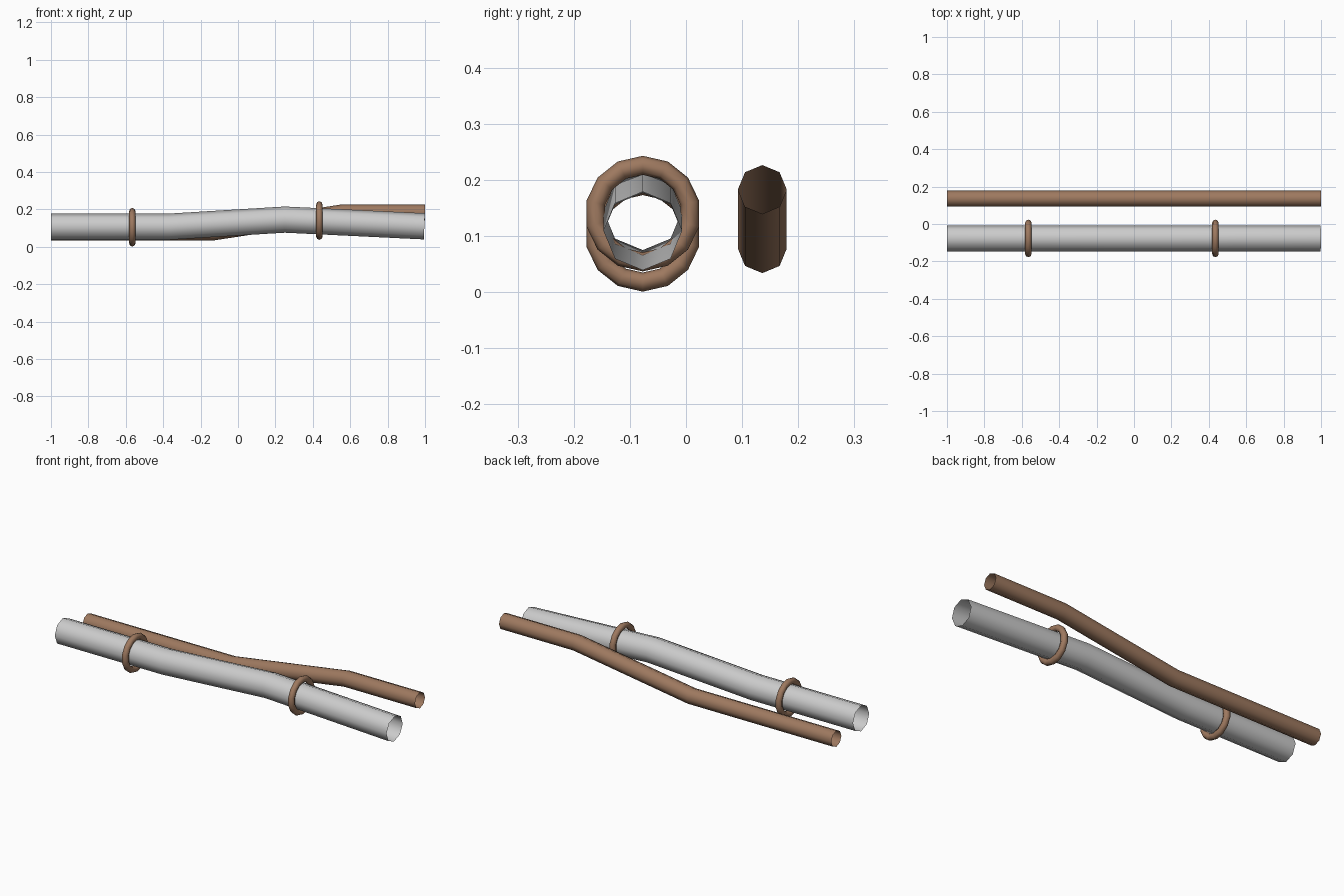
import bpy, bmesh, math
from mathutils import Vector

if "Cube" in bpy.data.objects:
    bpy.data.objects.remove(bpy.data.objects["Cube"])

copper = bpy.data.materials.new("copper")
copper.diffuse_color = (0.34, 0.19, 0.115, 1)
copper.use_nodes = True
copper.node_tree.nodes["Principled BSDF"].inputs["Base Color"].default_value = copper.diffuse_color


def smooth(ob):
    for p in ob.data.polygons:
        p.use_smooth = True


def pipe(name, y, radius, path, mat=None, sides=8):
    """Open-ended pipe swept along (x, z) points at constant y."""
    pts = [Vector((x, y, z)) for x, z in path]
    bm = bmesh.new()
    rings = []
    for i, p in enumerate(pts):
        t_in = (p - pts[i - 1]).normalized() if i else Vector()
        t_out = (pts[i + 1] - p).normalized() if i < len(pts) - 1 else Vector()
        t = (t_in + t_out).normalized()
        side = Vector((0, 1, 0))
        up = t.cross(side)
        ring = []
        for k in range(sides):
            a = 2 * math.pi * k / sides
            ring.append(bm.verts.new(p + radius * (math.cos(a) * side + math.sin(a) * up)))
        rings.append(ring)
    for a, b in zip(rings, rings[1:]):
        for k in range(sides):
            n = (k + 1) % sides
            bm.faces.new((a[k], a[n], b[n], b[k]))
    bmesh.ops.recalc_face_normals(bm, faces=bm.faces)
    # outward normals: check the first face against the pipe axis
    bm.faces.ensure_lookup_table()
    f = bm.faces[0]
    if f.normal.y < 0:
        bmesh.ops.reverse_faces(bm, faces=bm.faces)
    me = bpy.data.meshes.new(name)
    bm.to_mesh(me)
    bm.free()
    ob = bpy.data.objects.new(name, me)
    bpy.context.collection.objects.link(ob)
    if mat:
        me.materials.append(mat)
    smooth(ob)
    return ob


# Large grey pipe and thin copper pipe
pipe("large_pipe", -0.077, 0.07,
     [(-1, 0.107), (-0.37, 0.107), (0.25, 0.145), (0.9965, 0.109)])
pipe("thin_pipe", 0.136, 0.0435,
     [(-1, 0.0775), (-0.13, 0.0775), (0.56, 0.183), (1, 0.183)], copper)

# Collar rings around the large pipe
for name, x, z in (("left_ring", -0.565, 0.104), ("right_ring", 0.435, 0.14)):
    bpy.ops.mesh.primitive_torus_add(
        major_segments=14, minor_segments=8, major_radius=0.086, minor_radius=0.017,
        location=(x, -0.077, z), rotation=(0, math.pi / 2, 0))
    ring = bpy.context.object
    ring.name = name
    ring.data.materials.append(copper)
    smooth(ring)
